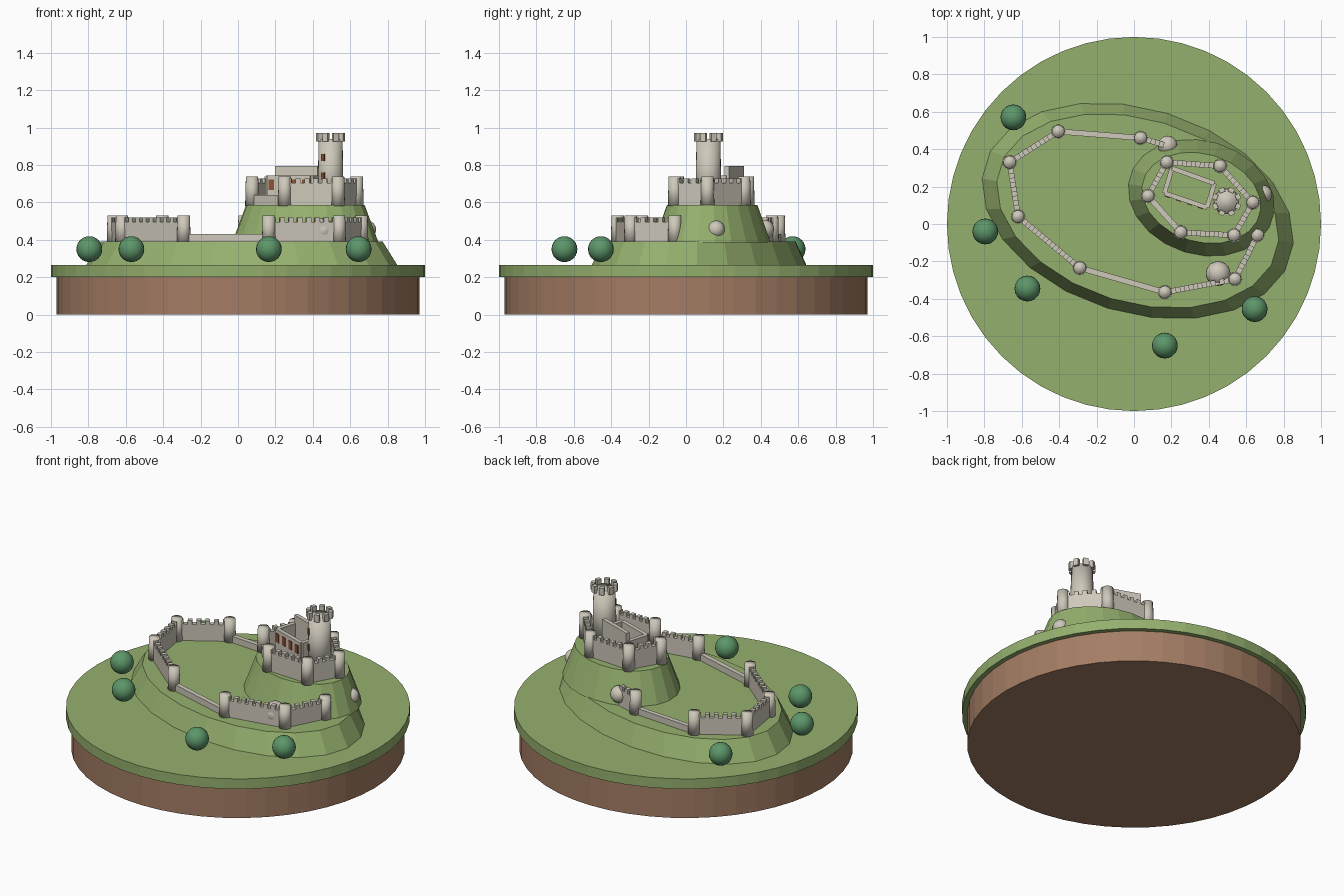
import bpy, bmesh
from math import sin, cos, pi, atan2, radians
from mathutils import Vector, Matrix

cube = bpy.data.objects.get("Cube")
if cube:
    bpy.data.objects.remove(cube)


def material(name, rgb):
    m = bpy.data.materials.new(name)
    m.use_nodes = True
    m.diffuse_color = (*rgb, 1)
    bsdf = m.node_tree.nodes["Principled BSDF"]
    bsdf.inputs["Base Color"].default_value = (*rgb, 1)
    bsdf.inputs["Roughness"].default_value = 0.9
    return m


GRASS = material("grass", (0.30, 0.434, 0.156))
SOIL = material("soil", (0.37, 0.205, 0.127))
STONE = material("stone", (0.617, 0.578, 0.491))
LEAF = material("foliage", (0.107, 0.305, 0.141))
WINDOW = material("window_brown", (0.26, 0.08, 0.032))


def finish(name, bm, mat, smooth=False):
    bmesh.ops.recalc_face_normals(bm, faces=bm.faces)
    for f in bm.faces:
        f.smooth = smooth
    me = bpy.data.meshes.new(name)
    bm.to_mesh(me)
    bm.free()
    me.materials.append(mat)
    ob = bpy.data.objects.new(name, me)
    bpy.context.collection.objects.link(ob)
    return ob


def frustum(name, centre, z0, z1, bottom, top, sides, mat, turn=0.0, smooth=False, phase=0.0):
    """Tapered, optionally elliptical cylinder; bottom and top are (a, b) radii."""
    bm = bmesh.new()
    rings = []
    for z, (a, b) in ((z0, bottom), (z1, top)):
        ring = []
        for i in range(sides):
            t = 2 * pi * (i + phase) / sides
            u, v = a * cos(t), b * sin(t)
            ring.append(bm.verts.new((centre[0] + u * cos(turn) - v * sin(turn),
                                      centre[1] + u * sin(turn) + v * cos(turn), z)))
        rings.append(ring)
    low, high = rings
    bm.faces.new(low)
    bm.faces.new(high)
    for i in range(sides):
        j = (i + 1) % sides
        bm.faces.new((low[i], low[j], high[j], high[i]))
    return finish(name, bm, mat, smooth)


def add_box(bm, centre, size, angle):
    m = Matrix.Translation(centre) @ Matrix.Rotation(angle, 4, 'Z') @ Matrix.Diagonal((*size, 1))
    bmesh.ops.create_cube(bm, size=1, matrix=m)


def wall(name, p, q, z0, z1, merlon=0.0, thick=0.03, pitch=0.048):
    """Straight wall from p to q, with merlons if a merlon height is given."""
    p, q = Vector(p), Vector(q)
    d = q - p
    angle = atan2(d.y, d.x)
    bm = bmesh.new()
    add_box(bm, ((p.x + q.x) / 2, (p.y + q.y) / 2, (z0 + z1) / 2), (d.length, thick, z1 - z0), angle)
    if merlon:
        count = max(2, round(d.length / pitch))
        for i in range(count):
            c = p + d * (i + 0.5) / count
            add_box(bm, (c.x, c.y, z1 + merlon / 2), (pitch * 0.55, thick, merlon), angle)
    return finish(name, bm, STONE)


def tower(name, at, z0, z1, r0=0.037, r1=0.033, sides=16):
    return frustum(name, at, z0, z1, (r0, r0), (r1, r1), sides, STONE, smooth=True)


def ball(name, at, r, mat):
    bm = bmesh.new()
    bmesh.ops.create_uvsphere(bm, u_segments=20, v_segments=12, radius=r,
                              matrix=Matrix.Translation(at))
    return finish(name, bm, mat, True)


def plate(name, at, angle, width, height):
    bm = bmesh.new()
    add_box(bm, at, (width, 0.008, height), angle)
    return finish(name, bm, WINDOW)


# Ground and the two earthworks
TILT = radians(-17)
frustum("soil_base", (0, 0), 0, 0.2, (0.97, 0.97), (0.97, 0.97), 48, SOIL)
frustum("grass_disc", (0, 0), 0.2, 0.265, (1, 1), (1, 1), 48, GRASS)
frustum("lower_mound", (0.02, 0.07), 0.265, 0.39, (0.855, 0.545), (0.775, 0.49), 22,
        GRASS, TILT, phase=0.5)
frustum("upper_mound", (0.36, 0.14), 0.385, 0.585, (0.4, 0.305), (0.325, 0.235), 22,
        GRASS, TILT, phase=0.5)

# Outer ring: towers, battlements and two ruined low stretches
outer = [(0.17, 0.42), (0.035, 0.46), (-0.405, 0.495), (-0.665, 0.33), (-0.62, 0.04),
         (-0.29, -0.235), (0.165, -0.365), (0.54, -0.295), (0.66, -0.06)]
for i, p in enumerate(outer):
    if i:
        tower(f"outer_tower_{i}", p, 0.385, 0.53)
        if i in (2, 6):
            wall(f"outer_low_wall_{i}", outer[i - 1], p, 0.385, 0.43)
        else:
            wall(f"outer_wall_{i}", outer[i - 1], p, 0.385, 0.495, 0.024)

# Inner ring on the upper mound
inner = [(0.075, 0.15), (0.175, 0.33), (0.46, 0.31), (0.635, 0.115), (0.535, -0.06), (0.25, -0.045)]
for i, p in enumerate(inner):
    q = inner[(i + 1) % len(inner)]
    tower(f"inner_tower_{i + 1}", p, 0.58, 0.738)
    if i == len(inner) - 1:
        wall("inner_low_wall", p, q, 0.58, 0.64)
    else:
        wall(f"inner_wall_{i + 1}", p, q, 0.58, 0.703, 0.024)

# Round keep with a crown of merlons
KEEP = Vector((0.495, 0.12))
tower("keep", KEEP, 0.58, 0.94, 0.07, 0.064, 24)
crown = bmesh.new()
for i in range(8):
    a = 2 * pi * (i + 0.5) / 8
    add_box(crown, (KEEP.x + 0.066 * cos(a), KEEP.y + 0.066 * sin(a), 0.948), (0.025, 0.03, 0.045), a)
finish("keep_merlons", crown, STONE)
facing = radians(233)
for i, z in enumerate((0.74, 0.84)):
    plate(f"keep_window_{i + 1}", (KEEP.x + 0.067 * cos(facing), KEEP.y + 0.067 * sin(facing), z),
          facing + pi / 2, 0.022, 0.04)

# Roofless hall with a taller back wall
hall = [Vector(c) for c in ((0.163, 0.165), (0.39, 0.088), (0.43, 0.217), (0.203, 0.298))]
for i, side in enumerate(("front", "left", "back", "right")):
    wall(f"hall_{side}_wall", hall[i], hall[(i + 1) % 4], 0.58,
         0.795 if side == "back" else 0.745, thick=0.025)
run = hall[1] - hall[0]
out = Vector((run.y, -run.x)).normalized() * 0.0125
for i in range(4):
    c = hall[0] + run * (0.09 + 0.26 * i) + out
    plate(f"hall_window_{i + 1}", (c.x, c.y, 0.695), atan2(run.y, run.x), 0.03, 0.055)

# Boulders and trees
for i, (x, y, z, r) in enumerate(((0.45, -0.265, 0.45, 0.066), (0.69, 0.16, 0.455, 0.048),
                                  (0.18, 0.42, 0.455, 0.052))):
    ball(f"boulder_{i + 1}", (x, y, z), r, STONE)
for i, (x, y) in enumerate(((-0.645, 0.57), (-0.795, -0.04), (-0.57, -0.345),
                            (0.165, -0.65), (0.645, -0.455))):
    ball(f"tree_{i + 1}", (x, y, 0.35), 0.069, LEAF)
